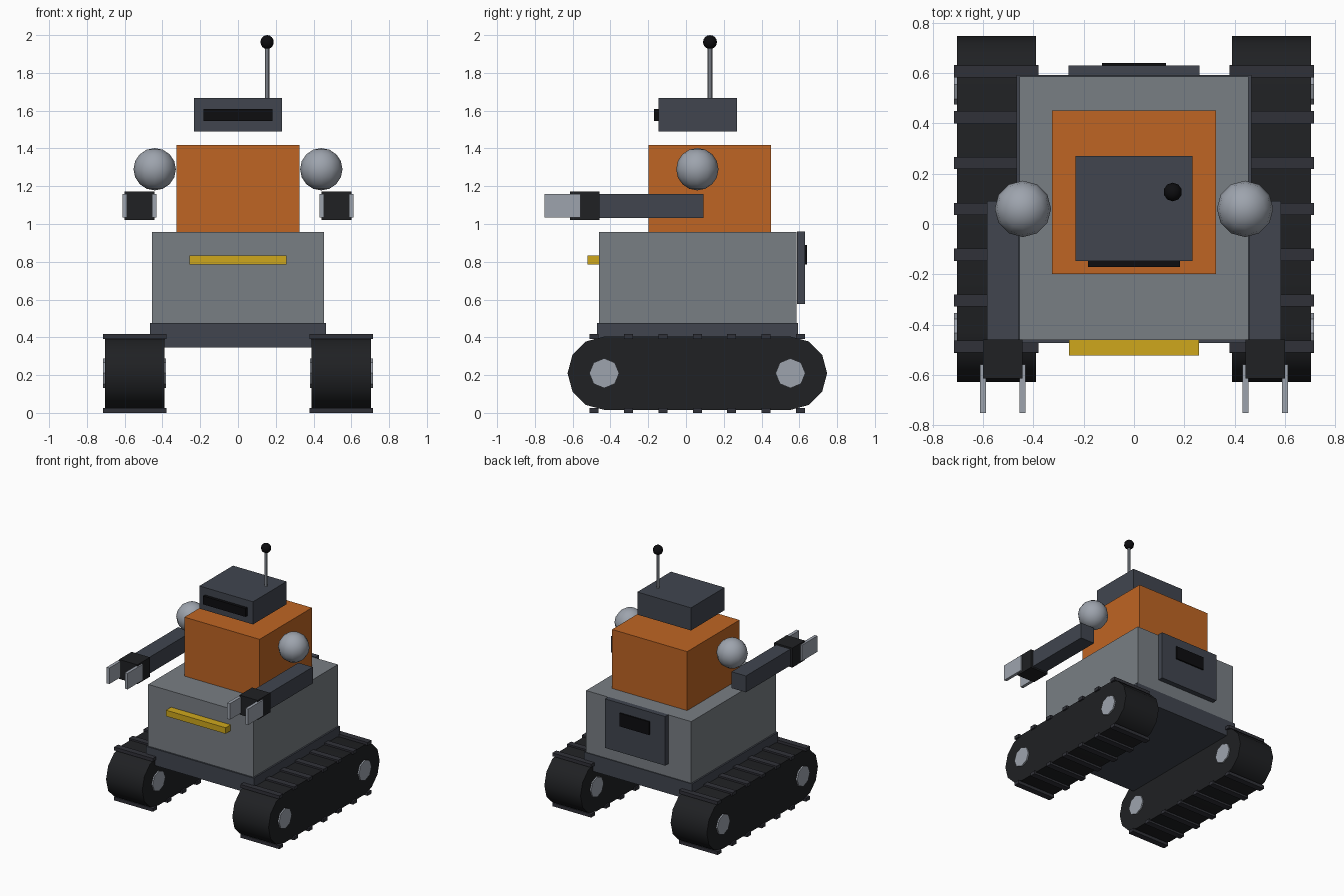
import bpy
import math

if "Cube" in bpy.data.objects:
    bpy.data.objects.remove(bpy.data.objects["Cube"])


def mat(name, r, g, b):
    m = bpy.data.materials.new(name)
    m.diffuse_color = (r, g, b, 1)
    m.use_nodes = True
    m.node_tree.nodes["Principled BSDF"].inputs["Base Color"].default_value = m.diffuse_color
    return m


ORANGE = mat("orange", 0.52, 0.13, 0.017)
GREY = mat("grey", 0.19, 0.21, 0.23)
SLATE = mat("slate", 0.052, 0.06, 0.078)
RUBBER = mat("rubber", 0.014, 0.015, 0.017)
TREAD = mat("tread", 0.03, 0.031, 0.04)
BLACK = mat("black", 0.004, 0.004, 0.005)
STEEL = mat("steel", 0.34, 0.37, 0.42)
YELLOW = mat("yellow", 0.62, 0.39, 0.012)


def mesh(name, verts, faces, m):
    me = bpy.data.meshes.new(name)
    me.from_pydata(verts, [], faces)
    me.materials.append(m)
    ob = bpy.data.objects.new(name, me)
    bpy.context.collection.objects.link(ob)
    return ob


def box(name, x, y, z, m):
    """Box from (low, high) ranges on each axis."""
    verts = [(a, b, c) for a in x for b in y for c in z]
    faces = [(0, 1, 3, 2), (4, 6, 7, 5), (0, 4, 5, 1),
             (2, 3, 7, 6), (0, 2, 6, 4), (1, 5, 7, 3)]
    return mesh(name, verts, faces, m)


def smooth(ob):
    bpy.ops.object.select_all(action='DESELECT')
    ob.select_set(True)
    bpy.context.view_layer.objects.active = ob
    bpy.ops.object.shade_smooth_by_angle(angle=math.radians(40))


def finish(name, m):
    ob = bpy.context.object
    ob.name = name
    ob.data.materials.append(m)
    smooth(ob)
    return ob


def ball(name, loc, r, m, seg=12, rings=8):
    bpy.ops.mesh.primitive_uv_sphere_add(segments=seg, ring_count=rings, radius=r, location=loc)
    return finish(name, m)


def cylinder(name, loc, r, depth, m, seg, rot=(0, 0, 0)):
    bpy.ops.mesh.primitive_cylinder_add(vertices=seg, radius=r, depth=depth, location=loc, rotation=rot)
    return finish(name, m)


def prism_x(name, profile, x0, x1, m):
    """Extrude a (y, z) profile along x."""
    n = len(profile)
    verts = [(x, y, z) for x in (x0, x1) for y, z in profile]
    faces = [tuple(reversed(range(n))), tuple(range(n, 2 * n))]
    faces += [(i, (i + 1) % n, n + (i + 1) % n, n + i) for i in range(n)]
    return mesh(name, verts, faces, m)


# Chassis and body
box("chassis", (-0.467, 0.467), (-0.472, 0.592), (0.345, 0.475), SLATE)
box("body", (-0.455, 0.455), (-0.46, 0.585), (0.475, 0.957), GREY)
box("front_bar", (-0.258, 0.258), (-0.522, -0.455), (0.785, 0.832), YELLOW)
box("back_panel", (-0.26, 0.26), (0.588, 0.629), (0.577, 0.961), SLATE)
box("back_vent", (-0.128, 0.128), (0.615, 0.64), (0.785, 0.888), BLACK)

# Torso and floating head
box("torso", (-0.325, 0.325), (-0.198, 0.45), (0.957, 1.418), ORANGE)
box("head", (-0.232, 0.232), (-0.146, 0.27), (1.49, 1.667), SLATE)
box("visor", (-0.183, 0.183), (-0.17, -0.12), (1.545, 1.61), BLACK)

# Antenna
cylinder("antenna_rod", (0.154, 0.127, 1.805), 0.012, 0.31, STEEL, 8)
ball("antenna_tip", (0.154, 0.127, 1.963), 0.037, BLACK, 10, 8)

# Belt profile: two half dodecagons joined into a stadium
CY, CZ, HALF, R = 0.06, 0.21, 0.493, 0.194
belt = []
for end in (1, -1):
    for k in range(7):
        a = math.radians(-90 + 30 * k + (0 if end == 1 else 180))
        belt.append((CY + end * HALF + R * math.cos(a), CZ + R * math.sin(a)))

for s, side in ((-1, "left"), (1, "right")):
    def span(a, b):
        return tuple(sorted((s * a, s * b)))

    # Track belt, hubs and tread bars
    smooth(prism_x(f"{side}_track", belt, *span(0.39, 0.703), RUBBER))
    for end, label in ((-1, "front"), (1, "rear")):
        cylinder(f"{side}_{label}_hub", (s * 0.547, CY + end * HALF, CZ),
                 0.079, 0.334, STEEL, 8, (0, math.pi / 2, 0))
    for i in range(7):
        y = CY + (i - 3) * 0.182
        for z, level in ((0.0, "lower"), (0.391, "upper")):
            box(f"{side}_{level}_tread_{i + 1}", span(0.379, 0.715),
                (y - 0.024, y + 0.024), (z, z + 0.026), TREAD)

    # Arm with shoulder, wrist and gripper fingers
    ball(f"{side}_shoulder", (s * 0.441, 0.06, 1.29), 0.112, STEEL)
    box(f"{side}_forearm", span(0.459, 0.583), (-0.50, 0.092), (1.032, 1.16), SLATE)
    box(f"{side}_wrist", span(0.442, 0.6), (-0.613, -0.458), (1.02, 1.172), RUBBER)
    for x, label in ((0.443, "inner"), (0.6, "outer")):
        box(f"{side}_{label}_finger", span(x - 0.012, x + 0.012),
            (-0.75, -0.558), (1.035, 1.16), STEEL)
